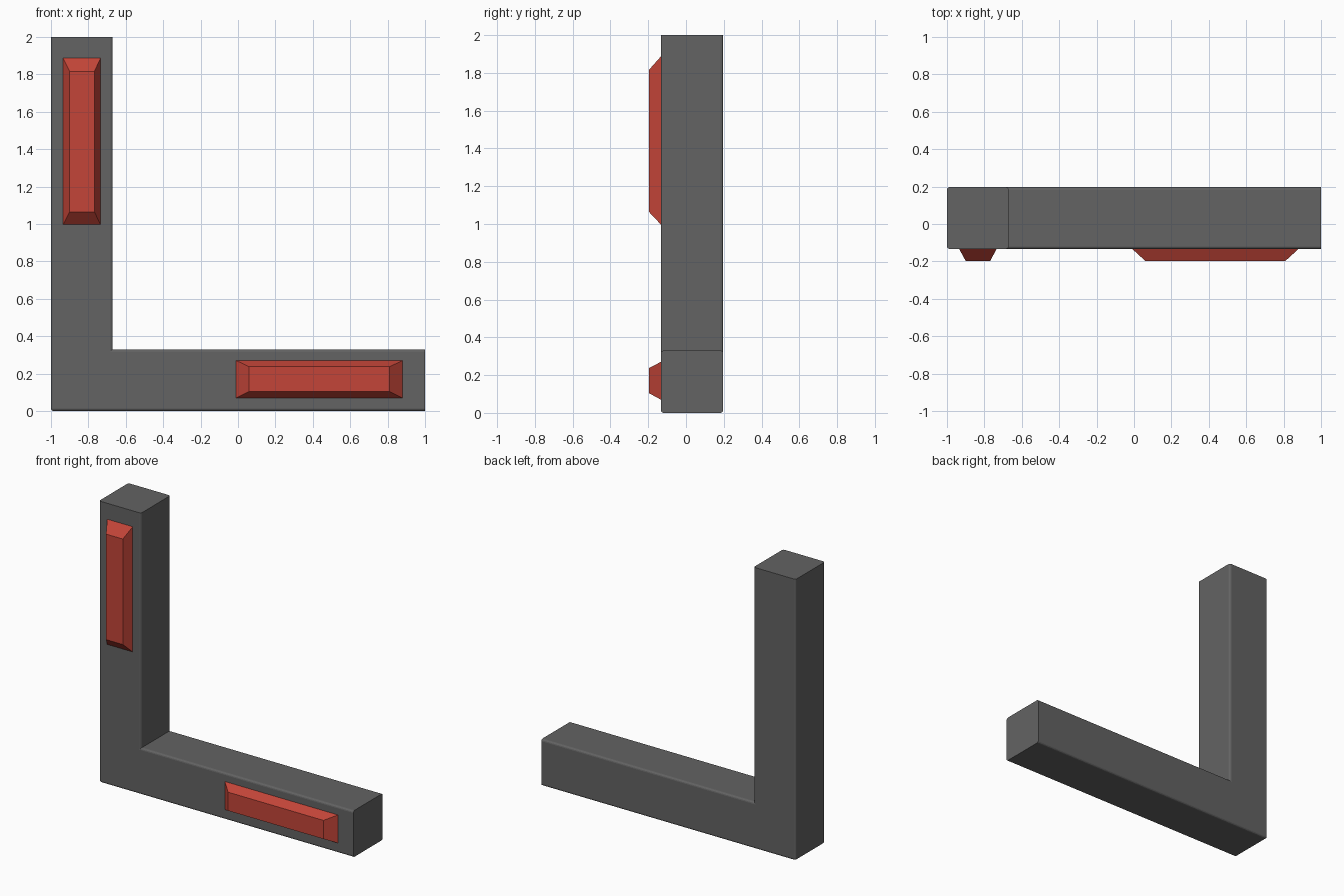
import bpy, bmesh

if "Cube" in bpy.data.objects:
    bpy.data.objects.remove(bpy.data.objects["Cube"])

FRONT, BACK, FACE = -0.133, 0.197, -0.197
W = 0.33


def make_object(name, bm, material=None):
    bmesh.ops.recalc_face_normals(bm, faces=bm.faces)
    mesh = bpy.data.meshes.new(name)
    bm.to_mesh(mesh)
    bm.free()
    obj = bpy.data.objects.new(name, mesh)
    bpy.context.collection.objects.link(obj)
    if material:
        mesh.materials.append(material)
    return obj


grey = bpy.data.materials.new("dark_grey")
grey.diffuse_color = (0.125, 0.125, 0.125, 1)
grey.use_nodes = True
grey.node_tree.nodes["Principled BSDF"].inputs["Base Color"].default_value = grey.diffuse_color
red = bpy.data.materials.new("red")
red.diffuse_color = (0.55, 0.06, 0.04, 1)
red.use_nodes = True
red.node_tree.nodes["Principled BSDF"].inputs["Base Color"].default_value = red.diffuse_color

# L-shaped bar: extruded profile, long edges softened, cut ends left sharp
bm = bmesh.new()
profile = [(-1, 0), (1, 0), (1, W), (-1 + W, W), (-1 + W, 2), (-1, 2)]
face = bm.faces.new([bm.verts.new((x, FRONT, z)) for x, z in profile])
ext = bmesh.ops.extrude_face_region(bm, geom=[face])
for v in ext["geom"]:
    if isinstance(v, bmesh.types.BMVert):
        v.co.y = BACK


def is_soft(edge):
    a, b = (v.co for v in edge.verts)
    on_end = (a.x > 0.99 and b.x > 0.99) or (a.z > 1.99 and b.z > 1.99)
    inner = all(abs(c.x + 1 - W) < 0.01 and abs(c.z - W) < 0.01 for c in (a, b))
    return not on_end and not inner


bmesh.ops.recalc_face_normals(bm, faces=bm.faces)
bmesh.ops.bevel(bm, geom=[e for e in bm.edges if is_soft(e)], offset=0.014,
                segments=3, profile=0.5, affect='EDGES', clamp_overlap=True)
make_object("corner_bar", bm, grey)


# Raised panels: tapered blocks on the front face
def panel(name, base, top):
    bm = bmesh.new()
    rings = []
    for (x0, x1, z0, z1), y in ((base, FRONT), (top, FACE)):
        rings.append([bm.verts.new((x, y, z))
                      for x, z in ((x0, z0), (x1, z0), (x1, z1), (x0, z1))])
    a, b = rings
    bm.faces.new(a)
    bm.faces.new(b)
    for i in range(4):
        j = (i + 1) % 4
        bm.faces.new((a[i], a[j], b[j], b[i]))
    make_object(name, bm, red)


panel("upright_panel", (-0.935, -0.735, 0.997, 1.887), (-0.90, -0.768, 1.065, 1.815))
panel("base_panel", (-0.01, 0.88, 0.07, 0.27), (0.06, 0.81, 0.105, 0.237))
